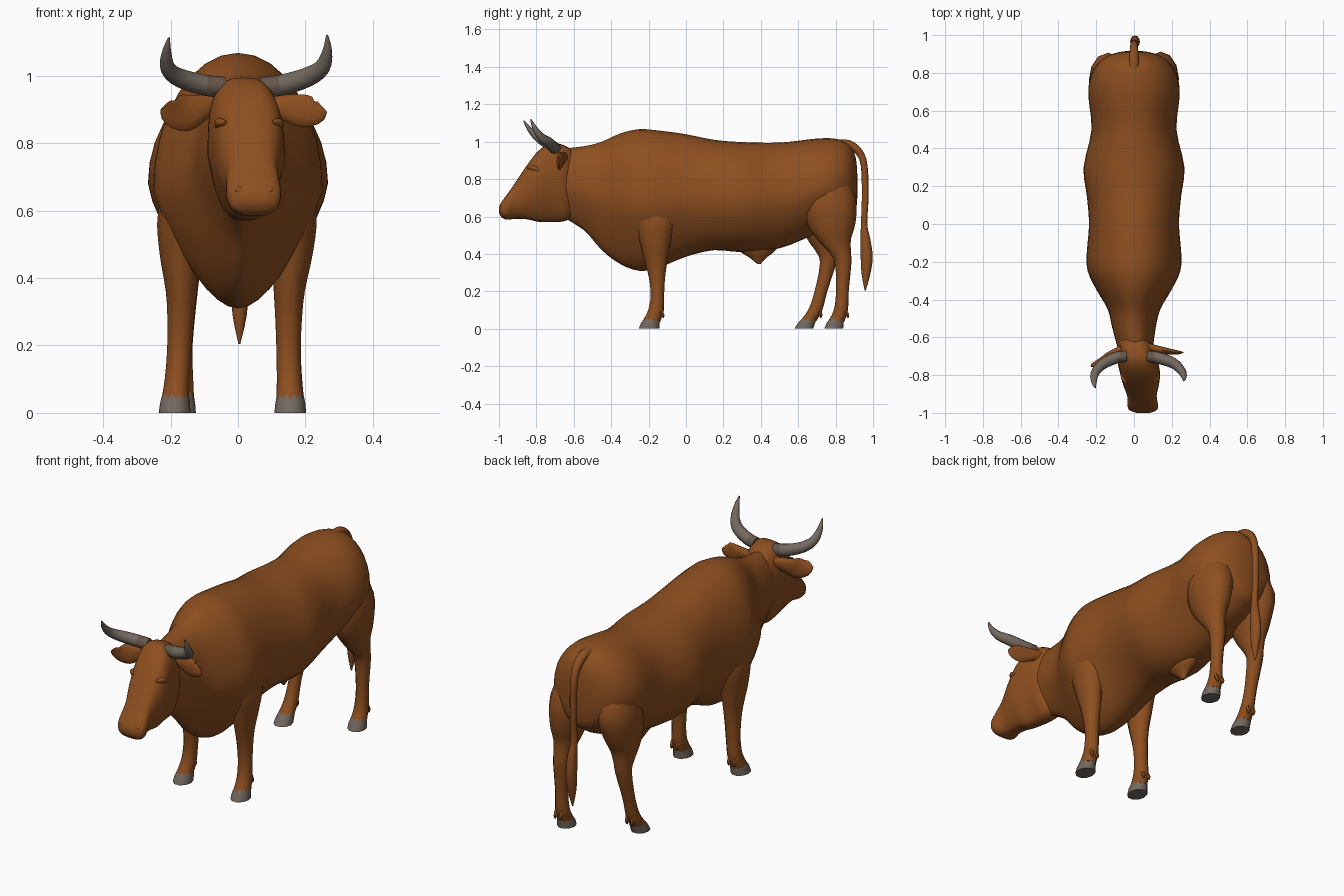
import bpy
from math import cos, sin, pi, radians
from mathutils import Vector

cube = bpy.data.objects.get("Cube")
if cube:
    bpy.data.objects.remove(cube, do_unlink=True)


def make_material(name, colour):
    mat = bpy.data.materials.new(name)
    mat.use_nodes = True
    mat.diffuse_color = (*colour, 1)
    mat.node_tree.nodes["Principled BSDF"].inputs["Base Color"].default_value = (*colour, 1)
    return mat


hide = make_material("chestnut hide", (.268, .078, .014))
horn_grey = make_material("horn grey", (.17, .14, .115))
horn_brown = make_material("brown horn root", (.13, .095, .07))


def spline(rows, steps=3):
    """Smoothly interpolate rows of numbers, passing through every row."""
    result = []
    for i in range(len(rows) - 1):
        a, b = rows[max(i - 1, 0)], rows[i]
        c, d = rows[i + 1], rows[min(i + 2, len(rows) - 1)]
        for k in range(steps):
            t = k / steps
            result.append([q + t * ((r - p) + t * (2 * p - 5 * q + 4 * r - s
                           + t * (3 * q - p - 3 * r + s))) / 2
                           for p, q, r, s in zip(a, b, c, d)])
    return result + [list(rows[-1])]


def skin(name, rings, materials, angle=50):
    """Join rings of points into a closed surface."""
    n = len(rings[0])
    verts = [p for ring in rings for p in ring]
    faces = [(j * n + i, j * n + (i + 1) % n, (j + 1) * n + (i + 1) % n, (j + 1) * n + i)
             for j in range(len(rings) - 1) for i in range(n)]
    faces.append(tuple(reversed(range(n))))
    faces.append(tuple(range(len(verts) - n, len(verts))))
    mesh = bpy.data.meshes.new(name)
    mesh.from_pydata(verts, [], faces)
    for mat in materials:
        mesh.materials.append(mat)
    obj = bpy.data.objects.new(name, mesh)
    bpy.context.collection.objects.link(obj)
    bpy.ops.object.select_all(action="DESELECT")
    obj.select_set(True)
    bpy.context.view_layer.objects.active = obj
    bpy.ops.object.mode_set(mode="EDIT")
    bpy.ops.mesh.select_all(action="SELECT")
    bpy.ops.mesh.normals_make_consistent(inside=False)
    bpy.ops.object.mode_set(mode="OBJECT")
    bpy.ops.object.shade_smooth_by_angle(angle=radians(angle))
    return obj


def trunk(name, rows, power=1, sides=32):
    """Loft upright sections: y, top, bottom, half width, lower pinch, centre x."""
    rings = []
    for y, top, bottom, half, pinch, cx in spline(rows):
        mid = bottom + .46 * (top - bottom)
        ring = []
        for i in range(sides):
            c, s = cos(2 * pi * i / sides), sin(2 * pi * i / sides)
            c = abs(c) ** power * (1 if c > 0 else -1)
            s = abs(s) ** power * (1 if s > 0 else -1)
            z = mid + s * (top - mid if s > 0 else mid - bottom)
            ring.append((cx + half * c * (1 - pinch * max(0, -s)), y, z))
        rings.append(ring)
    return skin(name, rings, [hide])


def tube(name, rows, materials, ref="X", level=False, steps=3, sides=12):
    """Loft ellipses along a path: x, y, z, radius along ref, other radius."""
    rows = spline(rows, steps)
    ref = Vector((1, 0, 0)) if ref == "X" else Vector((0, 1, 0))
    points = [Vector(r[:3]) for r in rows]
    rings = []
    for i, (p, row) in enumerate(zip(points, rows)):
        along = points[min(i + 1, len(points) - 1)] - points[max(i - 1, 0)]
        if level:
            along = Vector((0, 0, -1))
        v = along.cross(ref).normalized()
        u = v.cross(along).normalized()
        rings.append([p + u * row[3] * cos(2 * pi * k / sides) + v * row[4] * sin(2 * pi * k / sides)
                      for k in range(sides)])
    return skin(name, rings, materials)


# Torso with neck, hump, brisket and rounded rump
trunk("body", [
    (-.7, .96, .62, .085, .3, .01), (-.55, .975, .53, .115, .4, 0), (-.45, 1, .42, .14, .45, 0),
    (-.35, 1.045, .345, .198, .45, 0), (-.25, 1.067, .31, .245, .4, 0), (-.15, 1.06, .325, .25, .35, 0),
    (0, 1.04, .385, .238, .25, 0), (.15, 1.01, .42, .25, .15, 0), (.3, .998, .41, .267, .15, 0),
    (.5, .995, .43, .225, .2, 0), (.68, 1.015, .5, .242, .25, 0), (.78, 1.018, .53, .23, .25, 0),
    (.85, 1, .57, .19, .2, 0), (.89, .96, .6, .14, .1, 0), (.91, .9, .64, .08, 0, 0), (.917, .8, .72, .02, 0, 0)])

# Head, turned slightly to one side, with a broad flat forehead
trunk("head", [
    (-.6, .95, .6, .07, .2, 0), (-.65, .98, .575, .098, .3, .01), (-.72, .994, .57, .107, .4, .018),
    (-.79, .95, .572, .106, .4, .032), (-.85, .875, .585, .095, .35, .037), (-.91, .785, .588, .078, .25, .042),
    (-.955, .72, .583, .081, .15, .046), (-.985, .68, .595, .073, .1, .048), (-1, .65, .62, .035, 0, .048)],
    power=.68)
for side, word in ((1, "left"), (-1, "right")):
    # Brow ridge and nostril rim
    tube(word + "_brow", [(.033 + side * x, y, z, r, r) for x, y, z, r in (
        (.07, -.845, .86, .006), (.088, -.815, .86, .014), (.095, -.78, .845, .006))], [hide])
    tube(word + "_nostril", [(.048 + side * x, y, z, r, r) for x, y, z, r in (
        (.025, -.982, .65, .006), (.045, -.982, .66, .014), (.06, -.965, .675, .006))], [hide])

# Horns running sideways, then bending sharply upward
horn_paths = {
    "left_horn": [(.07, -.70, .965, .03, .031), (.13, -.71, .972, .031, .031), (.205, -.735, .995, .029, .029),
                  (.25, -.775, 1.025, .022, .024), (.265, -.81, 1.075, .013, .014), (.264, -.83, 1.12, .003, .003)],
    "right_horn": [(-.04, -.70, .965, .03, .031), (-.1, -.71, .972, .031, .031), (-.17, -.745, .992, .028, .028),
                   (-.207, -.79, 1.02, .022, .023), (-.212, -.835, 1.065, .014, .015), (-.205, -.868, 1.112, .003, .003)]}
for name, path in horn_paths.items():
    horn = tube(name, path, [horn_grey, horn_brown], ref="Y")
    for face in horn.data.polygons:
        face.material_index = int(abs(face.center.x - .015) < .1)

# Broad leaf-shaped ears
tube("left_ear", [(.07, -.65, .92, .02, .025), (.13, -.665, .908, .02, .036), (.185, -.675, .897, .016, .048),
                  (.23, -.68, .895, .011, .04), (.25, -.68, .908, .004, .02)], [hide], ref="Y")
tube("right_ear", [(-.06, -.66, .92, .02, .025), (-.11, -.685, .905, .02, .04), (-.155, -.71, .89, .016, .055),
                   (-.195, -.735, .895, .011, .044), (-.215, -.755, .912, .004, .02)], [hide], ref="Y")

# Legs: height, distance from middle, y, half width, half depth
front_rows = [(.76, .13, -.17, .06, .1), (.6, .158, -.165, .074, .115), (.48, .161, -.165, .062, .086),
              (.36, .152, -.16, .046, .06), (.27, .15, -.155, .039, .043), (.18, .15, -.153, .036, .036),
              (.1, .152, -.16, .037, .042), (.04, .155, -.185, .041, .048)]
rear_rows = [(.86, .11, .75, .07, .09), (.7, .137, .765, .098, .142), (.57, .146, .775, .084, .132),
             (.48, .15, .79, .062, .092), (.41, .152, .822, .046, .06), (.35, .153, .84, .04, .044),
             (.2, .155, .836, .031, .034), (.1, .155, .828, .035, .038), (.04, .156, .803, .04, .044)]


def leg(name, rows, side, splay, shift):
    """One leg with hoof and dewclaws; splay and shift grow towards the foot."""
    def place(z, x, y, rx, ry):
        drop = max(0, 1 - z / .7)
        return (side * (x + splay * drop), y + shift * drop, z, rx, ry)
    tube(name, [place(*row) for row in rows], [hide], level=True)
    z, x, y, rx, ry = rows[-1]
    tube(name + "_hoof", [place(.056, x, y + .006, rx * .95, ry * .9), place(.03, x, y - .006, rx * 1.08, ry * 1.1),
                          place(0, x, y - .013, rx * 1.15, ry * 1.2)],
         [horn_grey], level=True, steps=1, sides=10)
    for offset in (-.016, .016):
        tube(name + "_dewclaw", [place(.105, x + offset, y + .045, .012, .012),
                                 place(.075, x + offset, y + .06, .011, .011),
                                 place(.058, x + offset, y + .064, .003, .003)],
             [hide], level=True, sides=6)


leg("front_left_leg", front_rows, 1, 0, 0)
leg("front_right_leg", front_rows, -1, .033, 0)
leg("rear_left_leg", rear_rows, 1, 0, 0)
leg("rear_right_leg", rear_rows, -1, .015, -.16)

# Belly sheath
tube("belly_sheath", [(0, .37, .5, .07, .16), (0, .38, .42, .045, .1), (0, .385, .38, .025, .045),
                      (0, .39, .345, .006, .008)], [hide], level=True)

# Tail with a tuft
tube("tail", [(0, .8, .985, .03, .025), (0, .87, .985, .026, .024), (0, .925, .945, .022, .02),
              (0, .953, .87, .019, .018), (0, .958, .7, .017, .018), (0, .952, .56, .017, .017),
              (.005, .96, .47, .024, .027), (.005, .966, .38, .026, .032), (.005, .962, .29, .021, .023),
              (.004, .958, .205, .003, .003)], [hide])
